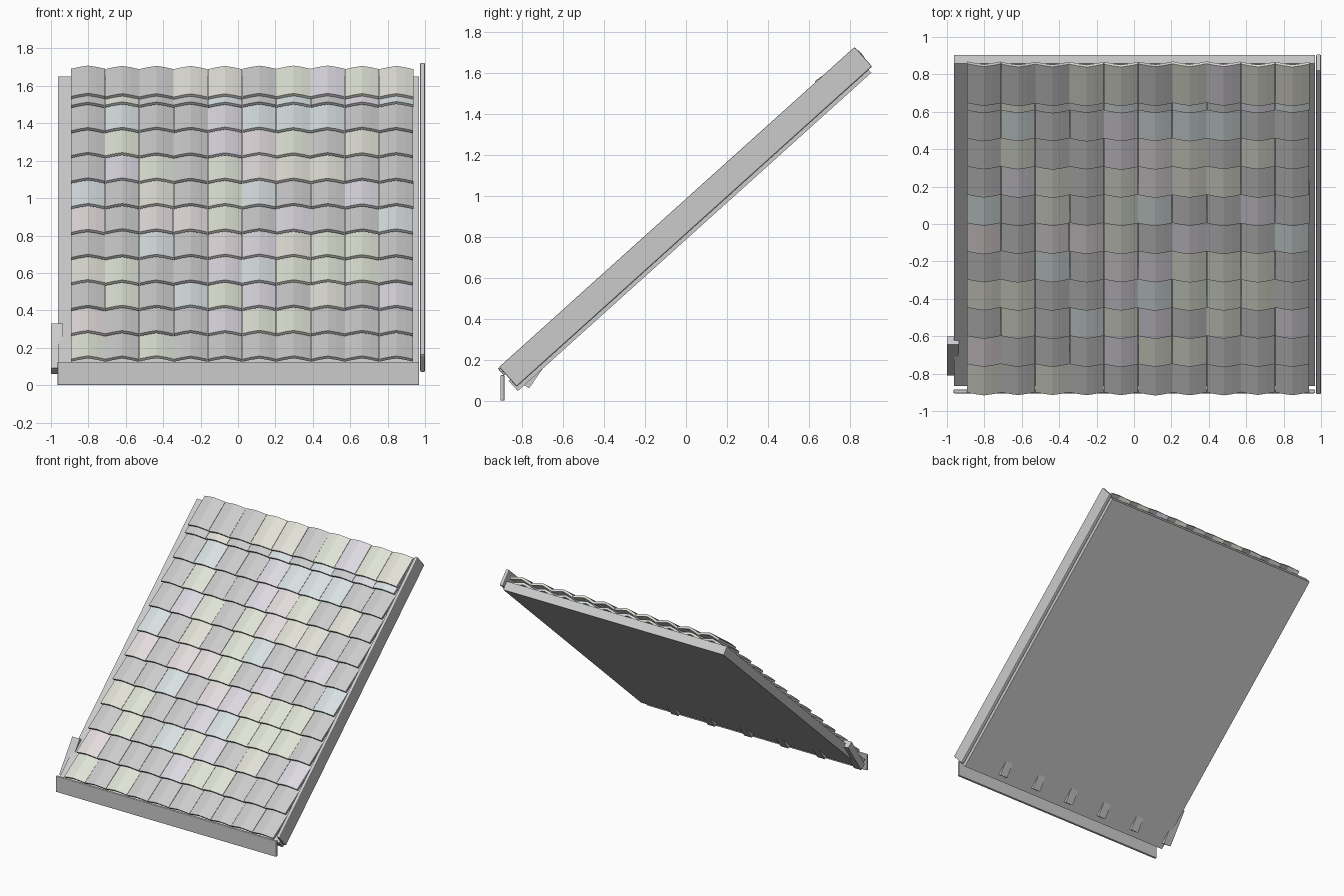
import bpy, bmesh, math, random
from mathutils import Matrix, Vector

if "Cube" in bpy.data.objects:
    bpy.data.objects.remove(bpy.data.objects["Cube"])

random.seed(7)

# Roof frame: local x = across, y = up the slope, z = out of the roof
ROOF = Matrix.Translation((0, -0.82, 0.047)) @ Matrix.Rotation(math.radians(42), 4, 'X')


def box(name, lo, hi, frame=Matrix(), bevel=0.0):
    bm = bmesh.new()
    bmesh.ops.create_cube(bm, size=1)
    for v in bm.verts:
        v.co = Vector([lo[i] + (v.co[i] + 0.5) * (hi[i] - lo[i]) for i in range(3)])
    me = bpy.data.meshes.new(name)
    bm.to_mesh(me)
    bm.free()
    ob = bpy.data.objects.new(name, me)
    ob.matrix_world = frame
    bpy.context.collection.objects.link(ob)
    if bevel:
        mod = ob.modifiers.new("bevel", 'BEVEL')
        mod.width = bevel
        mod.segments = 2
    return ob


# Roof deck, side barge board and eave fascia
box("roof_deck", (-0.962, 0, 0), (0.968, 2.32, 0.067), ROOF)
box("barge_board", (0.973, 0.01, 0.02), (1.0, 2.343, 0.148), ROOF, 0.006)
box("eave_fascia", (-0.965, -0.905, 0.0), (0.968, -0.885, 0.125), bevel=0.005)

# Steeper rafter feet passing through the deck at the eave
FOOT = Matrix.Translation((0, -0.765, 0.06)) @ Matrix.Rotation(math.radians(55.5), 4, 'X')
for i in range(6):
    x = -0.9675 + 0.32 * i
    box(f"rafter_foot_{i + 1}", (x - 0.0325, 0, 0), (x + 0.0325, 0.29, 0.054), FOOT)

# Lightly tinted tile materials
TINTS = [(0.80, 0.80, 0.80), (0.70, 0.70, 0.69), (0.74, 0.77, 0.67), (0.72, 0.69, 0.76),
         (0.69, 0.75, 0.76), (0.77, 0.71, 0.72), (0.76, 0.75, 0.68), (0.60, 0.60, 0.60)]
mats = []
for i, c in enumerate(TINTS):
    m = bpy.data.materials.new(f"tile_tint_{i + 1}")
    m.diffuse_color = (*c, 1)
    m.use_nodes = True
    m.node_tree.nodes["Principled BSDF"].inputs["Base Color"].default_value = m.diffuse_color
    mats.append(m)

PROFILE = [(0, 0), (0.25, 0.58), (0.5, 1), (0.75, 0.58), (1, 0)]
COLS, X0, PITCH = 10, -0.893, 0.1832
LENGTH, THICK, ARCH = 0.255, 0.018, 0.023


def add_tile(bm, x, s, n_low, n_high, mat):
    """One peaked tile: four rings of profile points joined into a closed shell."""
    w = PITCH - 0.002
    rings = []
    for y, n in ((s, n_low), (s + LENGTH, n_high), (s + LENGTH, n_high - THICK), (s, n_low - THICK)):
        rings.append([bm.verts.new((x + u * w, y, n + h * ARCH)) for u, h in PROFILE])
    faces = []
    for r in range(4):
        a, b = rings[r], rings[(r + 1) % 4]
        for k in range(len(PROFILE) - 1):
            faces.append(bm.faces.new((a[k], a[k + 1], b[k + 1], b[k])))
    faces.append(bm.faces.new([r[0] for r in rings]))
    faces.append(bm.faces.new([r[-1] for r in reversed(rings)]))
    for f in faces:
        f.material_index = mat


# Eleven regular courses plus a closely lapped top course
courses = [(0.002 + 0.203 * i, 0.122, 0.077) for i in range(11)] + [(2.09, 0.130, 0.100)]
for i, (s, lo, hi) in enumerate(courses):
    bm = bmesh.new()
    for c in range(COLS):
        mat = random.choice([0, 0, 0, 1, 1, 2, 2, 3, 4, 5, 6, 7])
        jit = random.uniform(-0.001, 0.001)
        add_tile(bm, X0 + c * PITCH + jit, s + random.uniform(-0.002, 0.002), lo + jit, hi, mat)
    bmesh.ops.recalc_face_normals(bm, faces=bm.faces[:])
    me = bpy.data.meshes.new(f"tile_course_{i + 1}")
    bm.to_mesh(me)
    bm.free()
    for m in mats:
        me.materials.append(m)
    ob = bpy.data.objects.new(f"tile_course_{i + 1}", me)
    ob.matrix_world = ROOF
    bpy.context.collection.objects.link(ob)
